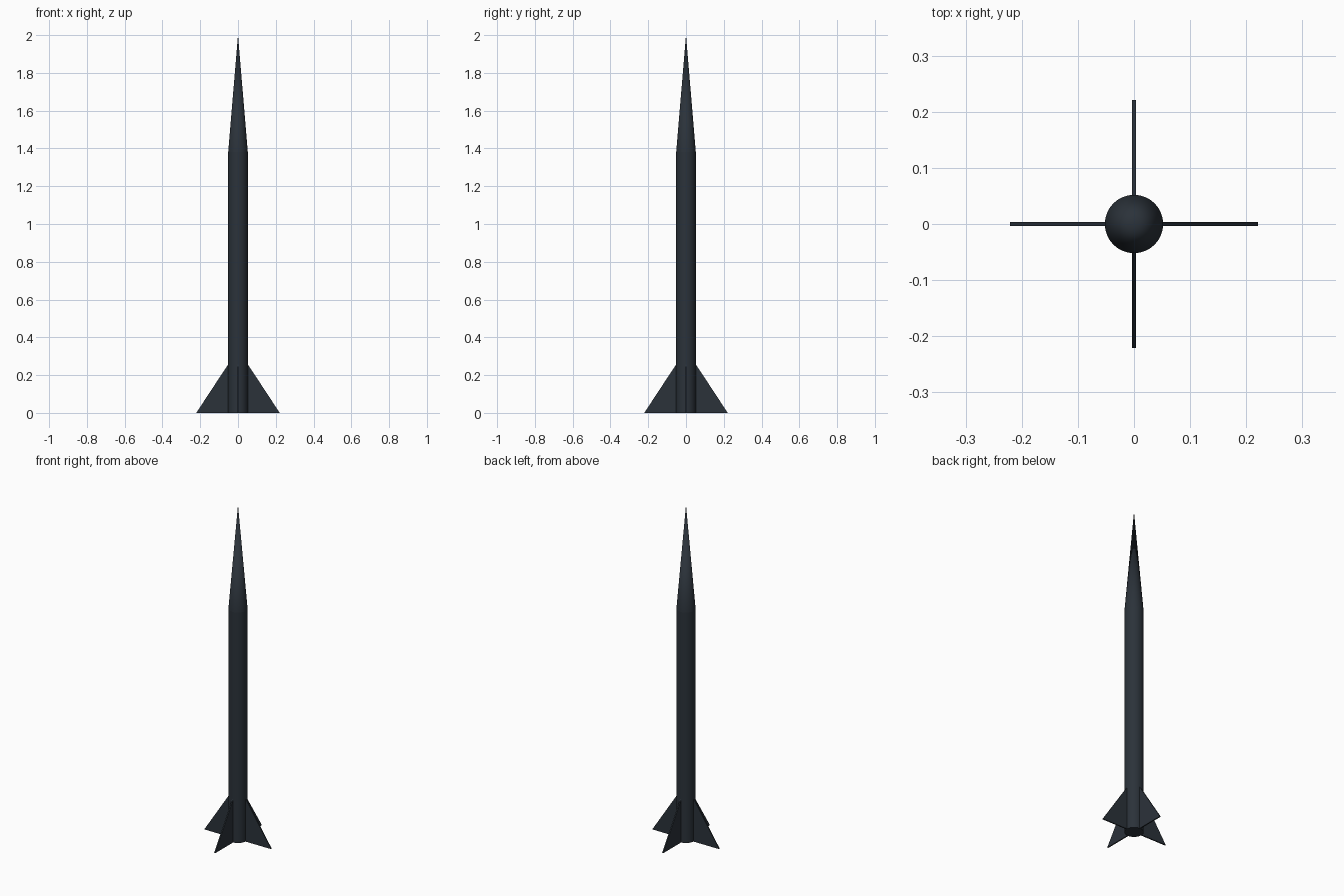
import bpy, bmesh, math
from mathutils import Matrix

if "Cube" in bpy.data.objects:
    bpy.data.objects.remove(bpy.data.objects["Cube"])

R, SHOULDER, TOP = 0.052, 1.38, 2.0
SPAN, FIN_H, FIN_T = 0.221, 0.257, 0.007

mat = bpy.data.materials.new("dark_slate")
mat.diffuse_color = (0.024, 0.032, 0.042, 1)
mat.use_nodes = True
mat.node_tree.nodes["Principled BSDF"].inputs["Base Color"].default_value = mat.diffuse_color


def finish(name, bm, smooth=False):
    bmesh.ops.recalc_face_normals(bm, faces=bm.faces)
    me = bpy.data.meshes.new(name)
    bm.to_mesh(me)
    bm.free()
    ob = bpy.data.objects.new(name, me)
    bpy.context.collection.objects.link(ob)
    me.materials.append(mat)
    if smooth:
        bpy.ops.object.select_all(action='DESELECT')
        ob.select_set(True)
        bpy.context.view_layer.objects.active = ob
        bpy.ops.object.shade_smooth_by_angle(angle=math.radians(30))
    return ob


def tapered(name, r1, r2, z1, z2, caps):
    bm = bmesh.new()
    bmesh.ops.create_cone(bm, cap_ends=caps, segments=32, radius1=r1, radius2=r2,
                          depth=z2 - z1, matrix=Matrix.Translation((0, 0, (z1 + z2) / 2)))
    return finish(name, bm, True)


# Body tube and nose cone
tapered("body_tube", R, R, 0, SHOULDER, True)
tapered("nose_cone", R, 0, SHOULDER, TOP, False)


# Four triangular tail fins, with roots slightly inside the tube
def fin(name, angle):
    root = R - 0.003
    profile = [(root, 0), (SPAN, 0), (R, FIN_H), (root, FIN_H)]
    bm = bmesh.new()
    face = bm.faces.new([bm.verts.new((x, -FIN_T / 2, z)) for x, z in profile])
    ext = bmesh.ops.extrude_face_region(bm, geom=[face])
    moved = [v for v in ext["geom"] if isinstance(v, bmesh.types.BMVert)]
    bmesh.ops.translate(bm, verts=moved, vec=(0, FIN_T, 0))
    bmesh.ops.rotate(bm, verts=bm.verts, cent=(0, 0, 0),
                     matrix=Matrix.Rotation(angle, 3, 'Z'))
    finish(name, bm)


for i, side in enumerate(("right", "back", "left", "front")):
    fin(f"tail_fin_{side}", i * math.pi / 2)
